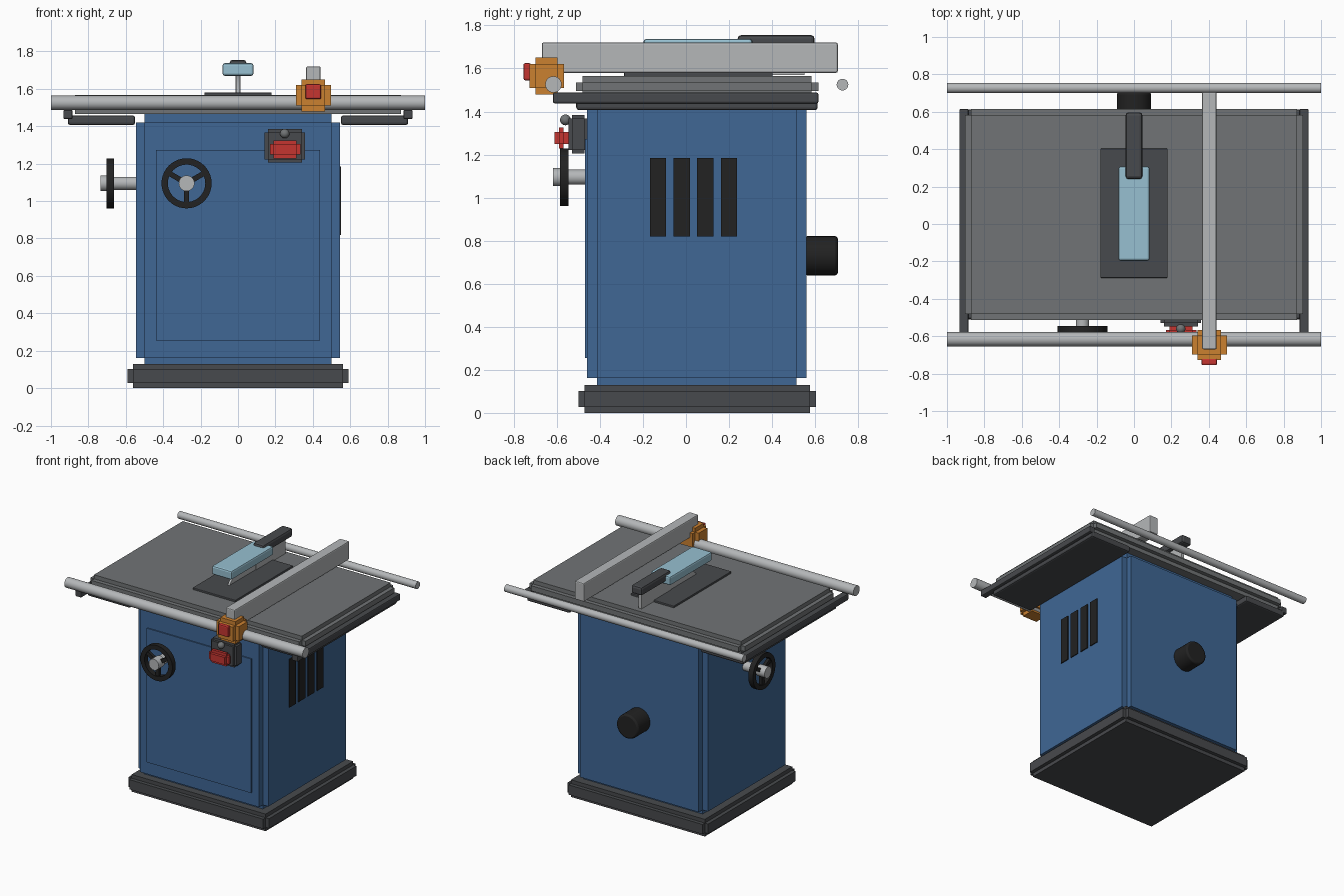
import bpy, bmesh, math
from mathutils import Matrix, Vector

cube = bpy.data.objects.get("Cube")
if cube:
    bpy.data.objects.remove(cube, do_unlink=True)


def make_material(name, rgb):
    mat = bpy.data.materials.new(name)
    mat.use_nodes = True
    color = (*rgb, 1)
    mat.diffuse_color = color
    mat.node_tree.nodes["Principled BSDF"].inputs["Base Color"].default_value = color
    return mat


BLUE = make_material("cabinet blue", (.05, .135, .30))
IRON = make_material("cast iron grey", (.165, .175, .18))
DARK = make_material("dark grey", (.064, .068, .074))
BLACK = make_material("black", (.016, .016, .016))
STEEL = make_material("light steel", (.46, .475, .485))
ORANGE = make_material("orange", (.60, .22, .03))
RED = make_material("red", (.56, .035, .03))
GUARD = make_material("pale blue guard", (.31, .53, .64))


def finish(name, bm, mat, smooth=False, bevel=0):
    bmesh.ops.recalc_face_normals(bm, faces=bm.faces)
    mesh = bpy.data.meshes.new(name)
    bm.to_mesh(mesh)
    bm.free()
    mesh.materials.append(mat)
    obj = bpy.data.objects.new(name, mesh)
    bpy.context.collection.objects.link(obj)
    if bevel:
        mod = obj.modifiers.new("Bevel", "BEVEL")
        mod.width = bevel
        mod.segments = 2
        mod.limit_method = "ANGLE"
    if smooth:
        bpy.ops.object.select_all(action="DESELECT")
        obj.select_set(True)
        bpy.context.view_layer.objects.active = obj
        bpy.ops.object.shade_smooth_by_angle(angle=math.radians(35))
    return obj


def box(name, mat, x, y, z, notch=0, bevel=0):
    """Box from (min, max) ranges; notch cuts a square step along every edge."""
    center = Vector([(a + b) / 2 for a, b in (x, y, z)])
    size = [b - a - 2 * notch for a, b in (x, y, z)]
    bm = bmesh.new()
    bmesh.ops.create_cube(bm, size=1, matrix=Matrix.Translation(center) @ Matrix.Diagonal((*size, 1)))
    if notch:
        for face in bmesh.ops.extrude_discrete_faces(bm, faces=bm.faces[:])["faces"]:
            face.normal_update()
            bmesh.ops.translate(bm, verts=face.verts, vec=face.normal * notch)
    return finish(name, bm, mat, bevel=bevel)


def cylinder(name, mat, start, end, radius, bevel=0):
    start, end = Vector(start), Vector(end)
    axis = end - start
    spin = axis.to_track_quat("Z", "Y").to_matrix().to_4x4()
    bm = bmesh.new()
    bmesh.ops.create_cone(bm, cap_ends=True, segments=32, radius1=radius, radius2=radius,
                          depth=axis.length, matrix=Matrix.Translation((start + end) / 2) @ spin)
    return finish(name, bm, mat, smooth=True, bevel=bevel)


def handwheel(name, center, turn):
    """Square-section rim with three spokes, hub and shaft; faces -y before the turn."""
    place = Matrix.Translation(center) @ Matrix.Rotation(turn, 4, "Z")
    bm = bmesh.new()
    profile = [bm.verts.new(p) for p in ((.1, -.02, 0), (.134, -.02, 0), (.134, .02, 0), (.1, .02, 0))]
    edges = [bm.edges.new((profile[i], profile[i - 1])) for i in range(4)]
    bmesh.ops.spin(bm, geom=profile + edges, cent=(0, 0, 0), axis=(0, 1, 0),
                   angle=math.tau, steps=40, use_merge=True)
    bmesh.ops.remove_doubles(bm, verts=bm.verts, dist=.0001)
    for i in range(3):
        spoke = Matrix.Rotation(i * math.tau / 3, 4, "Y") @ Matrix.Translation((0, 0, -.06))
        bmesh.ops.create_cube(bm, size=1, matrix=spoke @ Matrix.Diagonal((.028, .024, .1, 1)))
    bmesh.ops.transform(bm, matrix=place, verts=bm.verts)
    finish(name, bm, BLACK, smooth=True)
    cylinder(name + "_hub", STEEL, place @ Vector((0, .02, 0)), place @ Vector((0, -.052, 0)), .042)
    cylinder(name + "_shaft", STEEL, place @ Vector((0, .15, 0)), place @ Vector((0, 0, 0)), .035)


# Base and cabinet
box("base_plinth", DARK, (-.59, .59), (-.5, .605), (0, .13), notch=.028)
box("cabinet", BLUE, (-.545, .545), (-.46, .56), (.115, 1.465), notch=.046)
box("front_door", BLUE, (-.438, .438), (-.469, -.455), (.255, 1.272))
for i in range(4):
    y = -.13 + i * .11
    box(f"vent_slot_{i + 1}", BLACK, (.54, .552), (y - .038, y + .038), (.82, 1.185))
cylinder("dust_port", BLACK, (0, .55, .73), (0, .705, .73), .091, bevel=.012)

# Table, wings and side brackets
box("table_top", IRON, (-.903, .903), (-.512, .615), (1.465, 1.566), notch=.031)
for side, name in ((1, "left"), (-1, "right")):
    wing = sorted((side * .55, side * .91))
    bracket = sorted((side * .884, side * .934))
    box(name + "_wing", DARK, wing, (-.51, .612), (1.407, 1.458), bevel=.012)
    box(name + "_rail_bracket", DARK, bracket, (-.618, .615), (1.438, 1.488), bevel=.008)

# Fence rails, fence and lock
cylinder("front_rail", STEEL, (-1, -.616, 1.526), (1, -.616, 1.526), .038)
cylinder("back_rail", STEEL, (-1, .727, 1.525), (1, .727, 1.525), .027)
box("rip_fence", STEEL, (.364, .442), (-.67, .705), (1.58, 1.72), bevel=.008)
box("fence_lock", ORANGE, (.31, .496), (-.728, -.566), (1.48, 1.65), notch=.03)
box("fence_lock_button", RED, (.36, .444), (-.755, -.72), (1.545, 1.625), bevel=.008)

# Blade, insert plate, guard and handle
box("insert_plate", DARK, (-.18, .18), (-.288, .403), (1.56, 1.58), bevel=.004)
cylinder("saw_blade", STEEL, (-.008, .1, 1.4), (.008, .1, 1.4), .28)
box("riving_knife", STEEL, (-.013, .013), (.2, .55), (1.57, 1.71))
box("blade_guard", GUARD, (-.083, .083), (-.197, .308), (1.67, 1.737), bevel=.012)
box("guard_handle", DARK, (-.045, .045), (.24, .597), (1.69, 1.755), bevel=.016)

# Handwheels
handwheel("front_handwheel", (-.275, -.565, 1.095), 0)
handwheel("side_handwheel", (-.682, .065, 1.095), -math.pi / 2)

# Power switch
box("switch_box", DARK, (.143, .358), (-.547, -.455), (1.205, 1.385), notch=.017)
box("stop_paddle", RED, (.17, .335), (-.61, -.547), (1.228, 1.325), notch=.021)
bm = bmesh.new()
bmesh.ops.create_uvsphere(bm, u_segments=20, v_segments=12, radius=.025,
                          matrix=Matrix.Translation((.25, -.56, 1.361)))
finish("start_button", bm, IRON, smooth=True)
